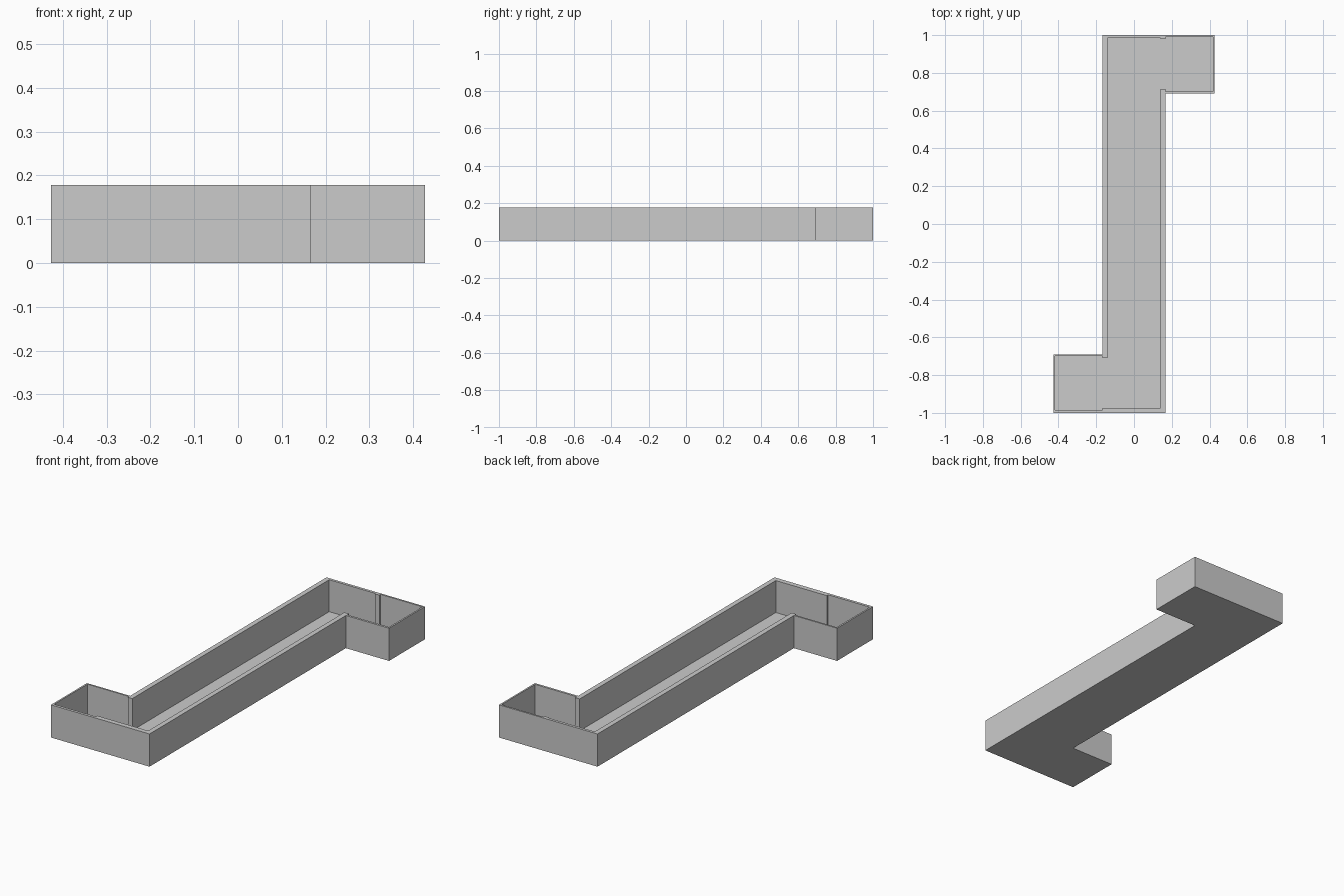
import bpy, bmesh

if "Cube" in bpy.data.objects:
    bpy.data.objects.remove(bpy.data.objects["Cube"])

HEIGHT = 0.178
FLOOR = 0.004


def prism(name, outline, z0, z1):
    """Extrude a closed outline straight up from z0 to z1."""
    bm = bmesh.new()
    face = bm.faces.new([bm.verts.new((x, y, z0)) for x, y in outline])
    top = bmesh.ops.extrude_face_region(bm, geom=[face])["geom"]
    for v in top:
        if isinstance(v, bmesh.types.BMVert):
            v.co.z = z1
    bmesh.ops.recalc_face_normals(bm, faces=bm.faces)
    mesh = bpy.data.meshes.new(name)
    bm.to_mesh(mesh)
    bm.free()
    obj = bpy.data.objects.new(name, mesh)
    bpy.context.collection.objects.link(obj)
    return obj


# Outer S-shaped body: long channel with an end arm on each side
outer = [(-0.427, -1), (0.167, -1), (0.167, 0.69), (0.427, 0.69),
         (0.427, 1), (-0.167, 1), (-0.167, -0.69), (-0.427, -0.69)]
tray = prism("tray", outer, 0, HEIGHT)

# Inner cavity: thick walls in the channel, thin walls in the arms
inner = [(-0.418, -0.985), (-0.167, -0.985), (-0.167, -0.973), (0.14, -0.973),
         (0.14, 0.715), (0.167, 0.715), (0.167, 0.702), (0.418, 0.702),
         (0.418, 0.99), (0.167, 0.99), (0.167, 0.979), (0.14, 0.979),
         (0.14, 0.985), (-0.14, 0.985), (-0.14, -0.71), (-0.167, -0.71),
         (-0.167, -0.699), (-0.418, -0.699)]
cavity = prism("cavity_cutter", inner, FLOOR, HEIGHT + 0.1)

# Hollow out the tray
cut = tray.modifiers.new("hollow", "BOOLEAN")
cut.operation = "DIFFERENCE"
cut.solver = "EXACT"
cut.object = cavity
bpy.context.view_layer.objects.active = tray
tray.select_set(True)
bpy.ops.object.modifier_apply(modifier=cut.name)
bpy.data.objects.remove(cavity)
